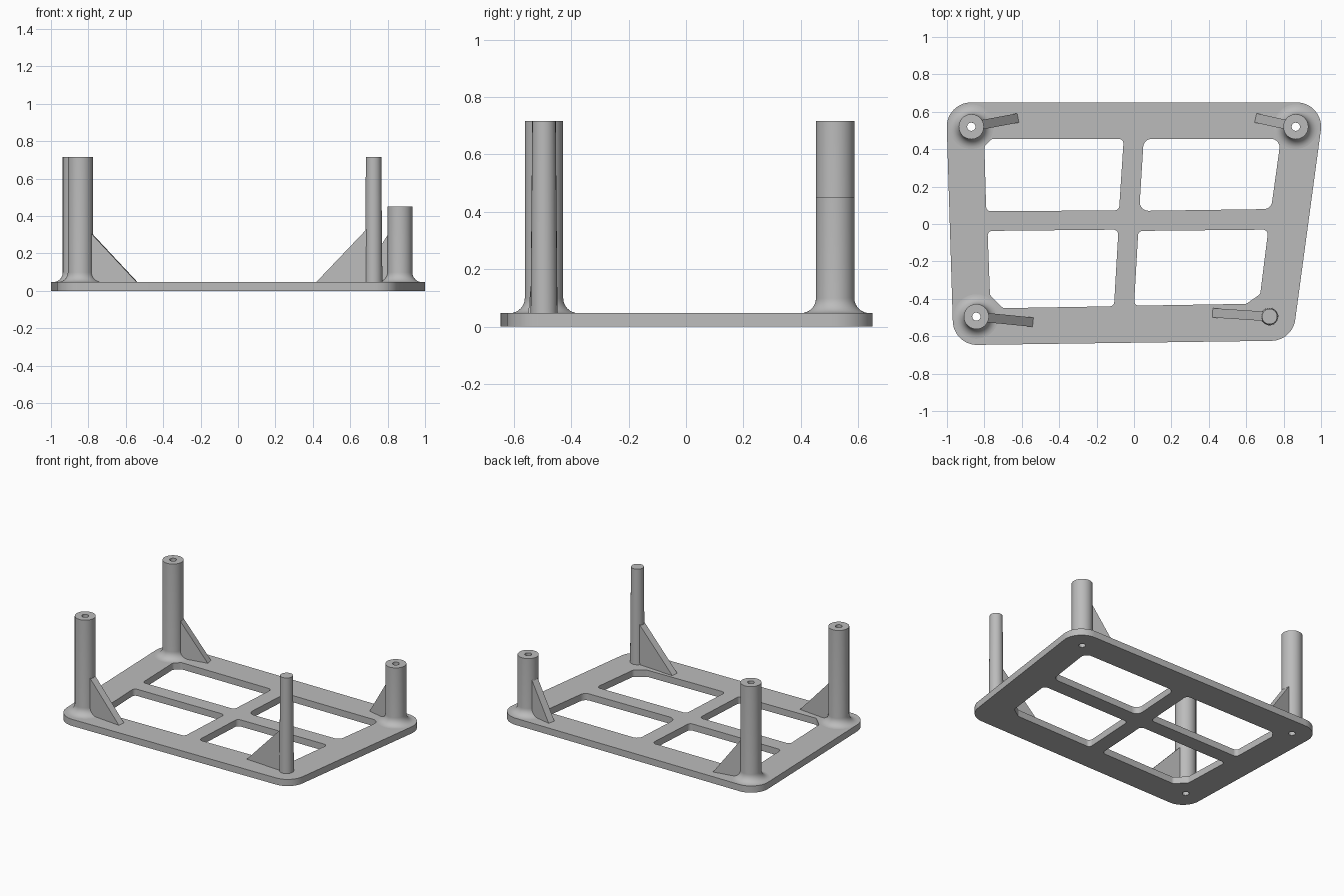
import bpy, bmesh, math
from mathutils import Vector

if "Cube" in bpy.data.objects:
    bpy.data.objects.remove(bpy.data.objects["Cube"])

grey = bpy.data.materials.new("plain grey")
grey.use_nodes = True
colour = (0.5, 0.5, 0.5, 1)
grey.diffuse_color = colour
grey.node_tree.nodes["Principled BSDF"].inputs["Base Color"].default_value = colour

T = 0.047        # plate thickness
BORE = 0.022     # screw hole radius
R = 0.067        # standoff radius


def finish(obj):
    obj.data.materials.clear()
    obj.data.materials.append(grey)
    bpy.ops.object.select_all(action="DESELECT")
    obj.select_set(True)
    bpy.context.view_layer.objects.active = obj
    bpy.ops.object.shade_smooth_by_angle(angle=math.radians(32))


def add_mesh(name, bm):
    bmesh.ops.remove_doubles(bm, verts=bm.verts, dist=1e-5)
    bmesh.ops.recalc_face_normals(bm, faces=bm.faces)
    mesh = bpy.data.meshes.new(name)
    bm.to_mesh(mesh)
    bm.free()
    obj = bpy.data.objects.new(name, mesh)
    bpy.context.collection.objects.link(obj)
    finish(obj)
    return obj


def rounded(corners, radius, steps=8):
    """Polygon with every corner replaced by a tangent arc."""
    pts = []
    n = len(corners)
    for i in range(n):
        p = Vector(corners[i])
        a = (Vector(corners[i - 1]) - p).normalized()
        b = (Vector(corners[(i + 1) % n]) - p).normalized()
        half = a.angle(b) / 2
        mid = p + (a + b).normalized() * radius / math.sin(half)
        start = p + a * radius / math.tan(half) - mid
        end = p + b * radius / math.tan(half) - mid
        sweep = start.angle(end)
        for k in range(steps + 1):
            t = k / steps
            pts.append(mid + (start * math.sin((1 - t) * sweep)
                              + end * math.sin(t * sweep)) / math.sin(sweep))
    return pts


def circle(centre, radius, n=24):
    return [Vector(centre) + Vector((math.cos(2 * math.pi * k / n),
                                     math.sin(2 * math.pi * k / n))) * radius
            for k in range(n)]


# name: base centre, height, gusset tip, gusset height
standoffs = {
    "back_right": ((-0.87, 0.52), 0.717, (-0.62, 0.567), 0.30),
    "front_right": ((-0.843, -0.495), 0.717, (-0.54, -0.525), 0.30),
    "back_left": ((0.865, 0.52), 0.45, (0.65, 0.567), 0.29),
}
pin_at, pin_tip = (0.725, -0.495), (0.42, -0.475)

# Base plate: rounded outline with four windows and three screw holes
outline = [(-1.005, 0.65), (1.019, 0.65), (0.847, -0.623), (-0.965, -0.648)]
windows = [
    [(-0.80, 0.415), (-0.76, 0.455), (-0.055, 0.455), (-0.08, 0.073), (-0.79, 0.068)],
    [(0.052, 0.455), (0.785, 0.455), (0.733, 0.08), (0.028, 0.07)],
    [(-0.783, -0.037), (-0.083, -0.03), (-0.107, -0.44),
     (-0.70, -0.45), (-0.77, -0.38)],
    [(0.023, -0.037), (0.718, -0.03), (0.675, -0.375), (0.60, -0.427), (0.0, -0.437)],
]
loops = [rounded(outline, 0.13, 14)]
loops += [rounded(w, 0.045 if len(w) == 4 else 0.025) for w in windows]
loops += [circle(s[0], BORE) for s in standoffs.values()]
curve = bpy.data.curves.new("base_plate", "CURVE")
curve.dimensions = "2D"
curve.fill_mode = "BOTH"
curve.extrude = T / 2
for loop in loops:
    spline = curve.splines.new("POLY")
    spline.points.add(len(loop) - 1)
    for point, co in zip(spline.points, loop):
        point.co = (co.x, co.y, 0, 1)
    spline.use_cyclic_u = True
shape = bpy.data.objects.new("plate_outline", curve)
bpy.context.collection.objects.link(shape)
bpy.context.view_layer.update()
flat = bpy.data.meshes.new_from_object(
    shape.evaluated_get(bpy.context.evaluated_depsgraph_get()))
bm = bmesh.new()
bm.from_mesh(flat)
bmesh.ops.translate(bm, verts=bm.verts, vec=(0, 0, T / 2))
bpy.data.objects.remove(shape)
bpy.data.meshes.remove(flat)
add_mesh("base_plate", bm)


def lathe(name, profile, centre, steps):
    bm = bmesh.new()
    verts = [bm.verts.new((r, 0, z)) for r, z in profile]
    edges = [bm.edges.new(pair) for pair in zip(verts, verts[1:])]
    bmesh.ops.spin(bm, geom=verts + edges, cent=(0, 0, 0), axis=(0, 0, 1),
                   angle=2 * math.pi, steps=steps)
    obj = add_mesh(name, bm)
    obj.location = (*centre, 0)


def gusset(name, centre, tip, height, radius):
    """Triangular rib leaning from the plate onto a post."""
    c, along = Vector(centre), Vector(tip) - Vector(centre)
    length = along.length
    along.normalize()
    side = Vector((-along.y, along.x)) * 0.025
    inner = radius * 0.7
    top = T + (height - T) * (length - inner) / (length - radius)
    bm = bmesh.new()
    ends = []
    for s in (-1, 1):
        ends.append([bm.verts.new((*(c + along * d + side * s), z))
                     for d, z in ((inner, T), (length, T), (inner, top))])
        bm.faces.new(ends[-1])
    for i in range(3):
        j = (i + 1) % 3
        bm.faces.new((ends[0][i], ends[0][j], ends[1][j], ends[1][i]))
    add_mesh(name, bm)


# Hollow standoffs with a flared foot
FLARE = 0.052
for name, (centre, height, tip, rib) in standoffs.items():
    foot = [(R + FLARE * (1 - math.cos(a)), T + FLARE * (1 - math.sin(a)))
            for a in (math.pi / 2 * k / 8 for k in range(9))]
    lathe(name + "_standoff",
          [(BORE, T), (BORE, height), (R, height)] + foot, centre, 48)
    gusset(name + "_gusset", centre, tip, rib, R)

# Solid tapered pin at the remaining corner
lathe("front_left_pin", [(0.047, T), (0.041, 0.717), (0, 0.717)], pin_at, 24)
gusset("front_left_gusset", pin_at, pin_tip, 0.32, 0.045)
